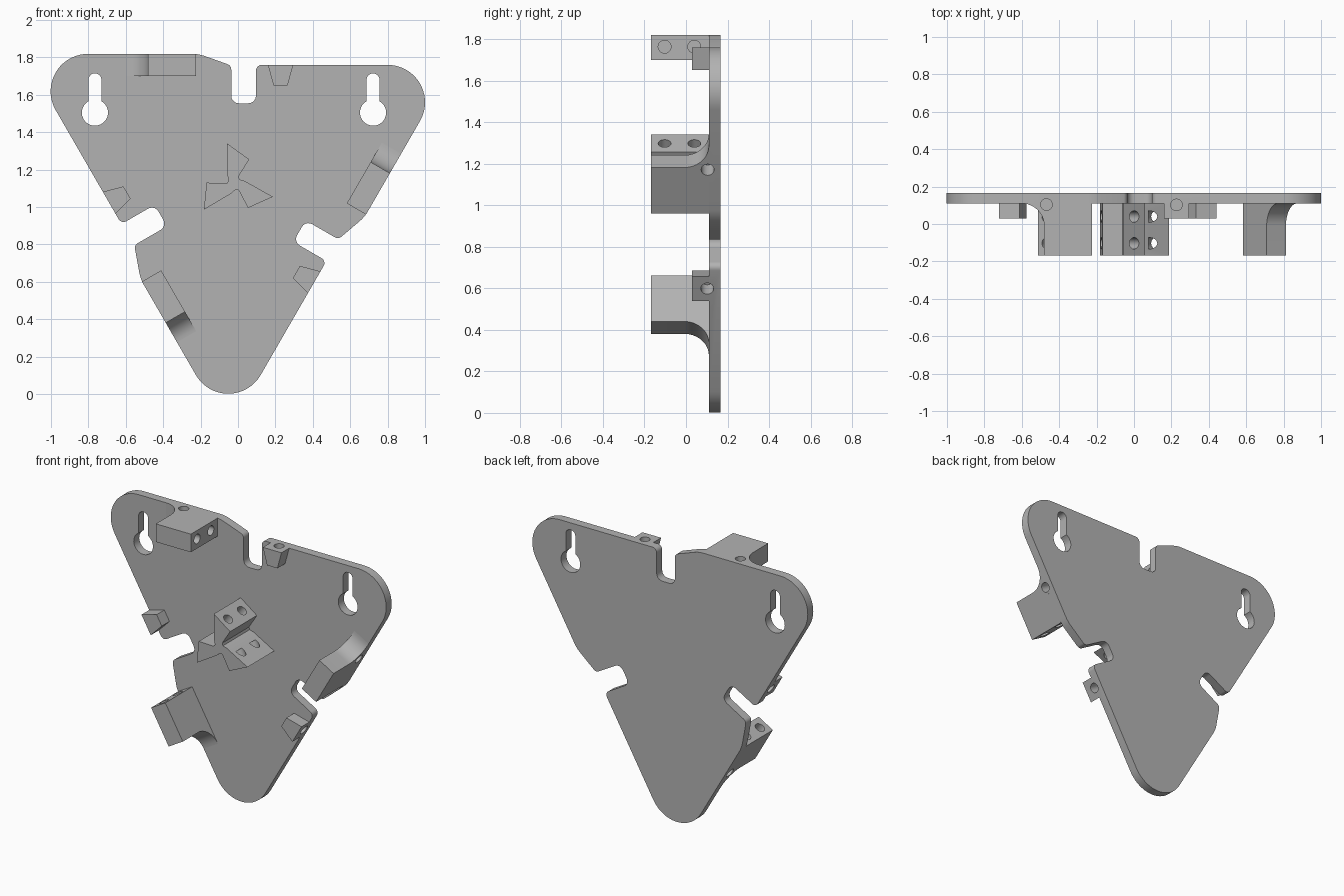
import bpy, bmesh
from math import radians, cos, sin, tan, pi
from mathutils import Vector, Matrix

if "Cube" in bpy.data.objects:
    bpy.data.objects.remove(bpy.data.objects["Cube"])

CX, CZ = -0.018, 1.127          # centre of the three-fold symmetry
FRONT, FACE, BACK = -0.168, 0.11, 0.167
grey = bpy.data.materials.new("plain grey")
grey.use_nodes = True
grey.diffuse_color = (0.45, 0.45, 0.45, 1)
grey.node_tree.nodes["Principled BSDF"].inputs["Base Color"].default_value = grey.diffuse_color


def spin(k):
    """Turn by k thirds, clockwise as seen from the front."""
    c = Vector((CX, 0, CZ))
    return Matrix.Translation(c) @ Matrix.Rotation(k * 2 * pi / 3, 4, 'Y') @ Matrix.Translation(-c)


def arc(x, z, r, a0, a1, n):
    return [(x + r * cos(radians(a0 + (a1 - a0) * i / n)),
             z + r * sin(radians(a0 + (a1 - a0) * i / n))) for i in range(n + 1)]


def fillet(corners, n=5):
    """Open chain of (x, z, radius) corners with rounded inner corners."""
    out = []
    for i, (x, z, r) in enumerate(corners):
        p = Vector((x, z))
        if r == 0:
            out.append((x, z))
            continue
        a = (Vector(corners[i - 1][:2]) - p).normalized()
        b = (Vector(corners[i + 1][:2]) - p).normalized()
        half = a.angle(b) / 2
        c = p + (a + b).normalized() * r / sin(half)
        s, e = p + a * r / tan(half) - c, p + b * r / tan(half) - c
        turn = s.angle_signed(e)
        for j in range(n + 1):
            out.append(tuple(c + Matrix.Rotation(-turn * j / n, 2) @ s))
    return out


def prism(bm, pts, vec, mat=Matrix()):
    """Extrude a closed 3D outline along vec."""
    face = bm.faces.new([bm.verts.new(mat @ Vector(p)) for p in pts])
    top = bmesh.ops.extrude_face_region(bm, geom=[face])["geom"]
    move = mat.to_3x3() @ Vector(vec)
    bmesh.ops.translate(bm, vec=move, verts=[v for v in top if isinstance(v, bmesh.types.BMVert)])


def upright(pts, y):
    return [(x, y, z) for x, z in pts]


def drill(bm, start, direction, depth, mat, r=0.031):
    """Blind round hole cutter, starting just outside the surface."""
    d = Vector(direction).normalized()
    place = Matrix.Translation(Vector(start) + d * (depth - 0.02) / 2) @ d.to_track_quat('Z', 'Y').to_matrix().to_4x4()
    bmesh.ops.create_cone(bm, cap_ends=True, segments=24, radius1=r, radius2=r,
                          depth=depth + 0.02, matrix=mat @ place)


def finish(bm, name):
    bmesh.ops.recalc_face_normals(bm, faces=bm.faces)
    me = bpy.data.meshes.new(name)
    bm.to_mesh(me)
    bm.free()
    ob = bpy.data.objects.new(name, me)
    bpy.context.collection.objects.link(ob)
    me.materials.append(grey)
    return ob


parts = []
cut = bmesh.new()

# Back plate: one notched edge and one round tip, repeated three times
edge = fillet([(-0.8, 1.819, 0), (-0.21, 1.819, 0.2), (-0.036, 1.757, 0.03), (-0.036, 1.555, 0.04),
               (0.096, 1.555, 0.04), (0.096, 1.76, 0.03), (0.8, 1.76, 0)])[1:-1]
edge += arc(0.8, 1.56, 0.2, 90, -30, 20)
outline = [spin(k) @ Vector(p) for k in range(3) for p in upright(edge, FACE)]
bm = bmesh.new()
prism(bm, outline, (0, BACK - FACE, 0))
parts.append(finish(bm, "back_plate"))

# Keyhole openings
for x in (-0.765, 0.722):
    key = arc(x, 1.505, 0.07, 120, 420, 24) + arc(x, 1.68, 0.035, 0, 180, 10)
    prism(cut, upright(key, FACE - 0.02), (0, BACK - FACE + 0.04, 0))

# Hub with three arms
arm = [(-0.056, 1.169), (-0.058, 1.34), (0.06, 1.255), (0.003, 1.164), (0.008, 1.148)]
hub = [spin(k) @ Vector(p) for k in range(3) for p in upright(arm, FRONT)]
bm = bmesh.new()
prism(bm, hub, (0, FACE - FRONT, 0))
parts.append(finish(bm, "centre_hub"))

# Edge blocks with a curved root, and small tapered blocks
big = [(-0.225, FACE), (-0.225, FRONT), (-0.48, FRONT)] + arc(-0.6, -0.01, 0.12, 0, 90, 12)
small = [(0.16, 1.76), (0.295, 1.76), (0.265, 1.65), (0.19, 1.65)]
for k, side in enumerate(("top", "left", "right_lower")):
    m = spin((0, 1, 2)[k])
    bm = bmesh.new()
    prism(bm, [(x, y, 1.7) for x, y in big], (0, 0, 0.119), m)
    parts.append(finish(bm, side + "_edge_block"))
    bm = bmesh.new()
    prism(bm, upright(small, 0.03), (0, FACE - 0.03, 0), m)
    parts.append(finish(bm, side + "_small_block"))
    # Screw holes
    for y in (-0.103, 0.04):
        drill(cut, (-0.225, y, 1.763), (-1, 0, 0), 0.15, m)
        drill(cut, (0.001, y, 1.2975), (-0.578, 0, -0.816), 0.1, m)
    drill(cut, (-0.468, 0.104, 1.819), (0, 0, -1), 0.1, m)
    drill(cut, (0.227, 0.102, 1.76), (0, 0, -1), 0.09, m)

# Cut the openings and shade
cutter = finish(cut, "hole_cutter")
cutter.hide_render = True
for ob in parts:
    bpy.ops.object.select_all(action='DESELECT')
    bpy.context.view_layer.objects.active = ob
    ob.select_set(True)
    mod = ob.modifiers.new("holes", 'BOOLEAN')
    mod.operation, mod.solver, mod.object = 'DIFFERENCE', 'EXACT', cutter
    bpy.ops.object.modifier_apply(modifier=mod.name)
    bpy.ops.object.shade_smooth_by_angle(angle=radians(30))
bpy.data.objects.remove(cutter)
